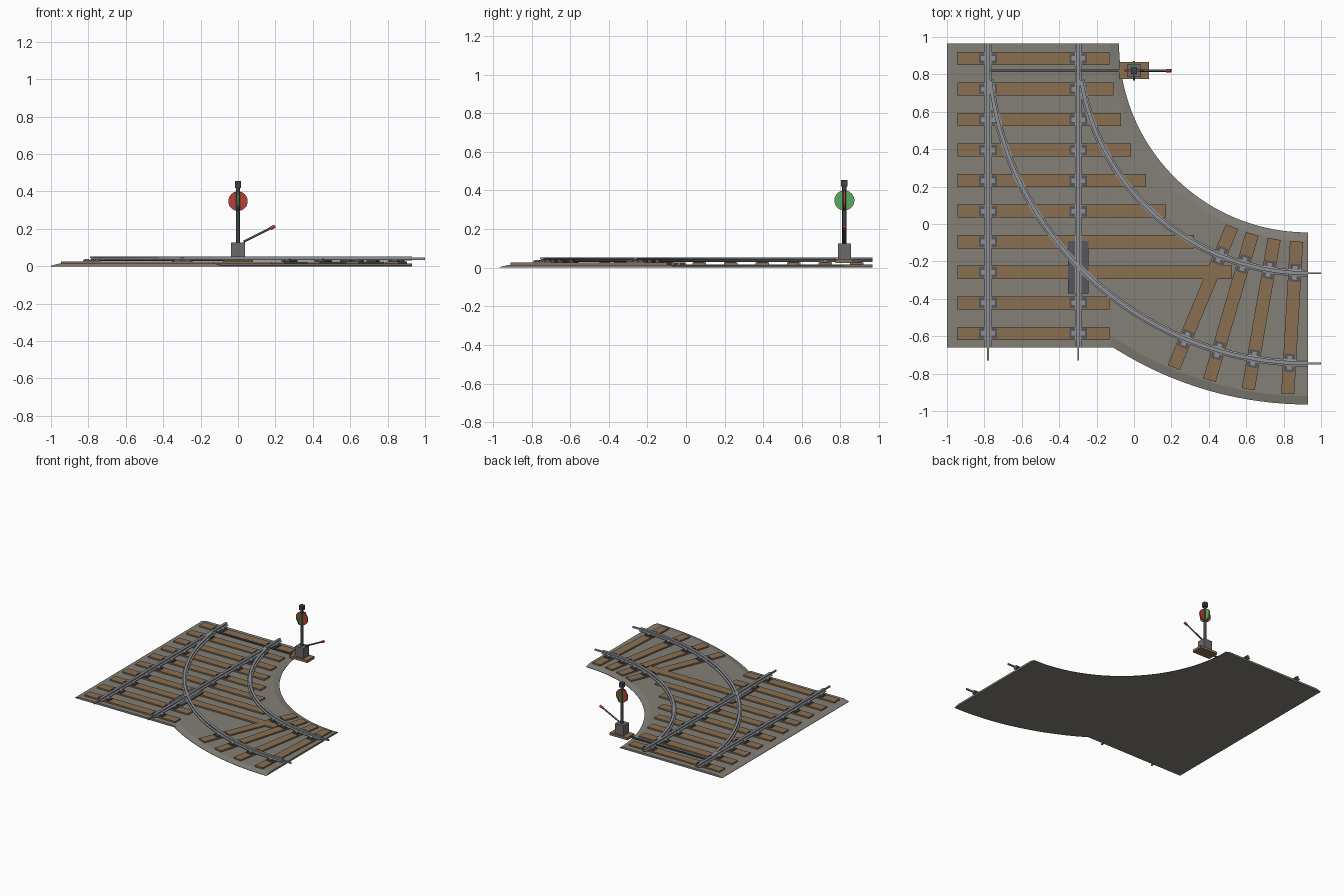
import bpy, bmesh, math
from mathutils import Matrix, Vector

cube = bpy.data.objects.get("Cube")
if cube:
    bpy.data.objects.remove(cube)


def material(name, *srgb):
    m = bpy.data.materials.new(name)
    col = [((c + 0.055) / 1.055) ** 2.4 for c in srgb] + [1]
    m.use_nodes = True
    m.diffuse_color = col
    m.node_tree.nodes["Principled BSDF"].inputs["Base Color"].default_value = col
    return m


BALLAST = material("ballast grey", 0.51, 0.50, 0.465)
WOOD = material("sleeper brown", 0.54, 0.435, 0.32)
STEEL = material("rail steel", 0.56, 0.57, 0.59)
IRON = material("dark iron", 0.34, 0.34, 0.36)
STAND = material("stand grey", 0.42, 0.42, 0.43)
POST = material("post charcoal", 0.25, 0.26, 0.28)
RED = material("signal red", 0.70, 0.26, 0.22)
GREEN = material("signal green", 0.36, 0.66, 0.38)

CX, CY = 0.93, 0.965           # centre of the diverging curve
LEFT, RIGHT = -0.78, -0.298    # straight rail positions
INNER, OUTER = 1.228, 1.71     # curved rail radii
FRONT = -0.66                  # front end of the straight road


def finish(name, bm, *mats):
    bmesh.ops.recalc_face_normals(bm, faces=bm.faces)
    me = bpy.data.meshes.new(name)
    bm.to_mesh(me)
    bm.free()
    for m in mats:
        me.materials.append(m)
    ob = bpy.data.objects.new(name, me)
    bpy.context.collection.objects.link(ob)
    return ob


def add_box(bm, size, matrix, index=0):
    verts = bmesh.ops.create_cube(bm, size=1, matrix=matrix @ Matrix.Diagonal((*size, 1)))["verts"]
    for f in {f for v in verts for f in v.link_faces}:
        f.material_index = index


def box(name, size, loc, mat):
    bm = bmesh.new()
    add_box(bm, size, Matrix.Translation(loc))
    return finish(name, bm, mat)


def rod(name, a, b, radius, mat, sides=12):
    a, b = Vector(a), Vector(b)
    turn = (b - a).to_track_quat('Z', 'Y').to_matrix().to_4x4()
    bm = bmesh.new()
    bmesh.ops.create_cone(bm, cap_ends=True, segments=sides, radius1=radius, radius2=radius,
                          depth=(b - a).length, matrix=Matrix.Translation((a + b) / 2) @ turn)
    ob = finish(name, bm, mat)
    for p in ob.data.polygons:
        p.use_smooth = len(p.vertices) == 4 and sides > 8
    return ob


def straight(x, y0, y1):
    return [(Vector((x, y, 0)), Vector((1, 0, 0))) for y in (y0, y1)]


def arc(radius, start=0, end=math.pi / 2, steps=48):
    path = []
    for i in range(steps + 1):
        t = start + (end - start) * i / steps
        out = Vector((-math.cos(t), -math.sin(t), 0))
        path.append((Vector((CX, CY, 0)) + out * radius, out))
    return path


def sweep(name, path, profile, mat):
    bm = bmesh.new()
    rings = [[bm.verts.new(p + s * u + Vector((0, 0, z))) for u, z in profile] for p, s in path]
    n = len(profile)
    for a, b in zip(rings, rings[1:]):
        for i in range(n):
            j = (i + 1) % n
            bm.faces.new((a[i], a[j], b[j], b[i]))
    bm.faces.new(rings[0])
    bm.faces.new(rings[-1])
    return finish(name, bm, mat)


def mirrored(half):
    return half + [(-u, z) for u, z in reversed(half)]


# Ballast beds with sloped shoulders
bed = mirrored([(0.46, 0), (0.46, 0.003), (0.415, 0.015)])
sweep("straight_ballast", straight(-0.54, FRONT, CY), bed, BALLAST)
lower_bed = [(u, z * 0.96) for u, z in bed]
sweep("curved_ballast", arc(1.47), lower_bed, BALLAST)

# Running rails with foot, web and head
rail = mirrored([(0.018, 0.030), (0.018, 0.034), (0.005, 0.037), (0.005, 0.043),
                 (0.010, 0.045), (0.010, 0.052)])
for side, x in (("right", LEFT), ("left", RIGHT)):
    sweep(side + "_straight_rail", straight(x, FRONT, CY), rail, STEEL)
    box(side + "_front_pin", (0.01, 0.1, 0.012), (x, FRONT - 0.02, 0.04), STEEL)
for side, r in (("inner", INNER), ("outer", OUTER)):
    begin = math.asin((CY - 0.77) / r)
    sweep(side + "_curved_rail", arc(r, begin), rail, STEEL)
    box(side + "_end_pin", (0.1, 0.01, 0.012), (0.95, CY - r, 0.04), STEEL)

# Sleepers and the chairs that hold the rails
sleepers = bmesh.new()
chairs = bmesh.new()


def chair(matrix):
    add_box(chairs, (0.096, 0.055, 0.006), matrix @ Matrix.Translation((0, 0, 0.028)))
    for s in (-1, 1):
        add_box(chairs, (0.02, 0.024, 0.012), matrix @ Matrix.Translation((s * 0.027, 0, 0.033)), 1)
        for e in (-1, 1):
            add_box(chairs, (0.01, 0.01, 0.006),
                    matrix @ Matrix.Translation((s * 0.04, e * 0.018, 0.033)))


right_ends = [-0.13, -0.11, -0.07, -0.015, 0.065, 0.17, 0.32, 0.525, -0.13, -0.13]
for i, end in enumerate(right_ends):
    y = 0.885 - i * 0.1633
    add_box(sleepers, (end + 0.945, 0.07, 0.016), Matrix.Translation(((end - 0.945) / 2, y, 0.018)))
    chair(Matrix.Translation((LEFT, y, 0)))
    if i not in (6, 7):
        chair(Matrix.Translation((RIGHT, y, 0)))
for angle in (3.3, 9.8, 16.3, 22.5):
    spin = Matrix.Translation((CX, CY, 0)) @ Matrix.Rotation(math.radians(-90 - angle), 4, 'Z')
    add_box(sleepers, (0.815, 0.07, 0.016), spin @ Matrix.Translation((1.468, 0, 0.0178)))
    for r in (INNER, OUTER):
        chair(spin @ Matrix.Translation((r, 0, 0)))
finish("sleepers", sleepers, WOOD)
finish("rail_chairs", chairs, IRON, STEEL)

# Crossing plate where the rails meet
box("crossing_plate", (0.11, 0.28, 0.008), (RIGHT, -0.232, 0.029), IRON)

# Switch rod and stand
SY = 0.82
box("switch_rod", (0.76, 0.012, 0.01), (-0.4, SY, 0.034), IRON)
box("stand_board", (0.16, 0.092, 0.02), (0, SY, 0.034), WOOD)
box("stand_box", (0.074, 0.068, 0.082), (0, SY, 0.085), STAND)
rod("stand_post", (0, SY, 0.12), (0, SY, 0.43), 0.011, POST)
box("stand_lamp", (0.034, 0.034, 0.036), (0, SY, 0.437), POST)
rod("red_target", (0, SY - 0.005, 0.348), (0, SY + 0.005, 0.348), 0.052, RED, 32)
rod("green_target", (-0.005, SY, 0.348), (0.005, SY, 0.348), 0.052, GREEN, 32)
rod("switch_lever", (0.03, SY, 0.132), (0.18, SY, 0.206), 0.006, IRON)
rod("lever_grip", (0.172, SY, 0.202), (0.198, SY, 0.214), 0.009, RED)
